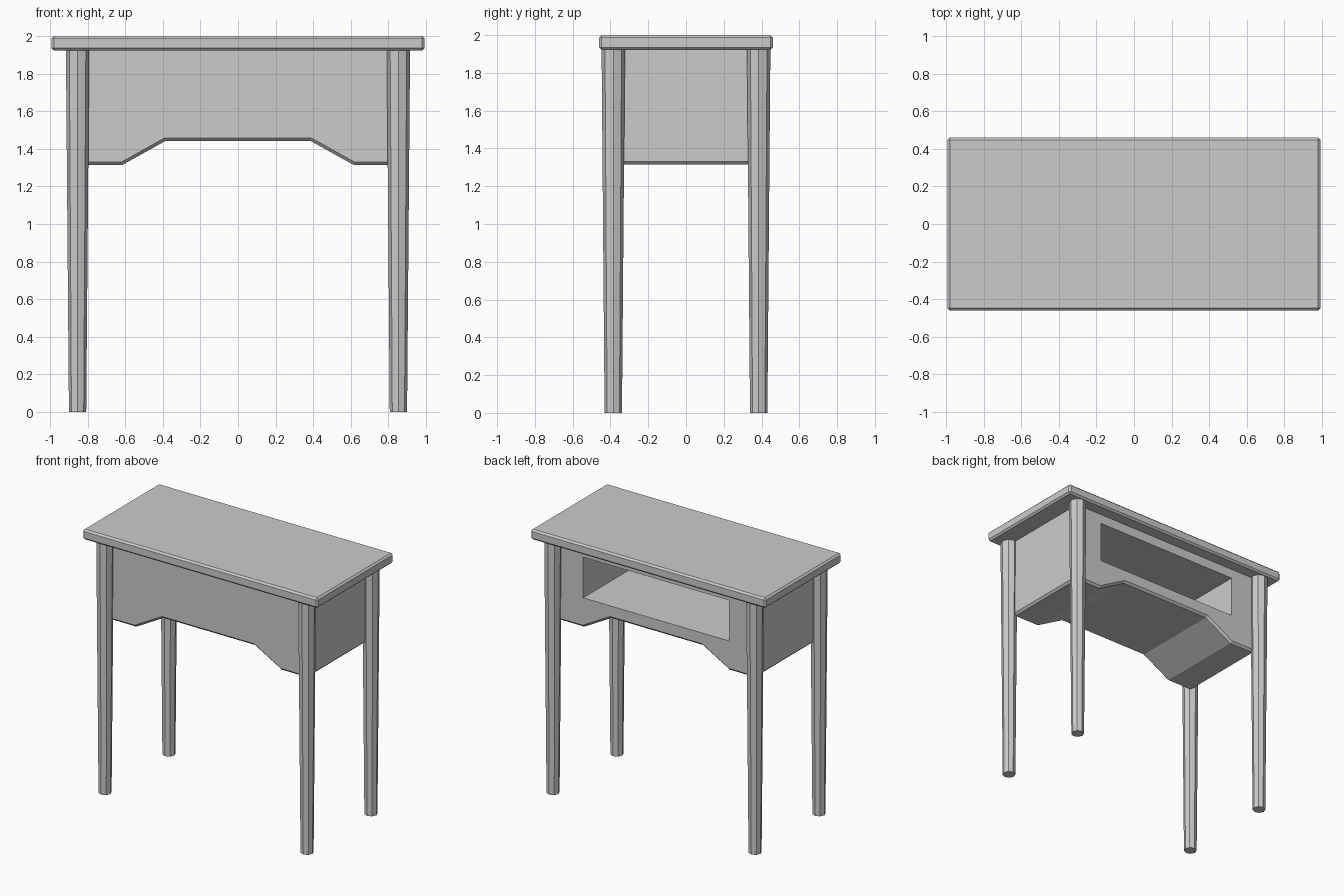
import bpy, bmesh
from math import radians
from mathutils import Matrix

if "Cube" in bpy.data.objects:
    bpy.data.objects.remove(bpy.data.objects["Cube"])


def make_object(name, bm):
    bmesh.ops.recalc_face_normals(bm, faces=bm.faces)
    mesh = bpy.data.meshes.new(name)
    bm.to_mesh(mesh)
    bm.free()
    obj = bpy.data.objects.new(name, mesh)
    bpy.context.collection.objects.link(obj)
    return obj


def box(name, x, y, z):
    """Box from (min, max) ranges on each axis."""
    bm = bmesh.new()
    bmesh.ops.create_cube(bm, size=1)
    for v in bm.verts:
        for i, (lo, hi) in enumerate((x, y, z)):
            v.co[i] = hi if v.co[i] > 0 else lo
    return make_object(name, bm)


def chamfer(obj, width):
    mod = obj.modifiers.new("chamfer", 'BEVEL')
    mod.width = width
    mod.segments = 1
    mod.limit_method = 'ANGLE'
    mod.angle_limit = radians(40)


# Table top with chamfered edges
top = box("table_top", (-0.992, 0.992), (-0.46, 0.46), (1.922, 2.0))
chamfer(top, 0.013)

# Apron case: arched profile extruded front to back
BX, BY = 0.84, 0.362
half = [(0.385, 1.442), (0.615, 1.314), (BX, 1.314), (BX, 1.94)]
profile = half + [(-x, z) for x, z in reversed(half)]
bm = bmesh.new()
face = bm.faces.new([bm.verts.new((x, -BY, z)) for x, z in profile])
new = bmesh.ops.extrude_face_region(bm, geom=[face])["geom"]
bmesh.ops.translate(bm, vec=(0, 2 * BY, 0),
                    verts=[g for g in new if isinstance(g, bmesh.types.BMVert)])
case = make_object("apron_case", bm)
chamfer(case, 0.016)

# Open compartment in the back of the case
cutter = box("compartment_cutter", (-0.615, 0.615), (-0.32, 0.5), (1.54, 1.85))
cutter.hide_render = True
cutter.hide_set(True)
cut = case.modifiers.new("compartment", 'BOOLEAN')
cut.operation = 'DIFFERENCE'
cut.solver = 'EXACT'
cut.object = cutter

# Four tapered octagonal legs
LEG_H = 1.93
for side, sx in (("left", -1), ("right", 1)):
    for end, sy in (("front", -1), ("back", 1)):
        bm = bmesh.new()
        bmesh.ops.create_cone(bm, cap_ends=True, segments=8, radius1=0.046,
                              radius2=0.062, depth=LEG_H,
                              matrix=Matrix.Translation((0, 0, LEG_H / 2)))
        leg = make_object(f"{end}_{side}_leg", bm)
        leg.location = (sx * 0.853, sy * 0.385, 0)
